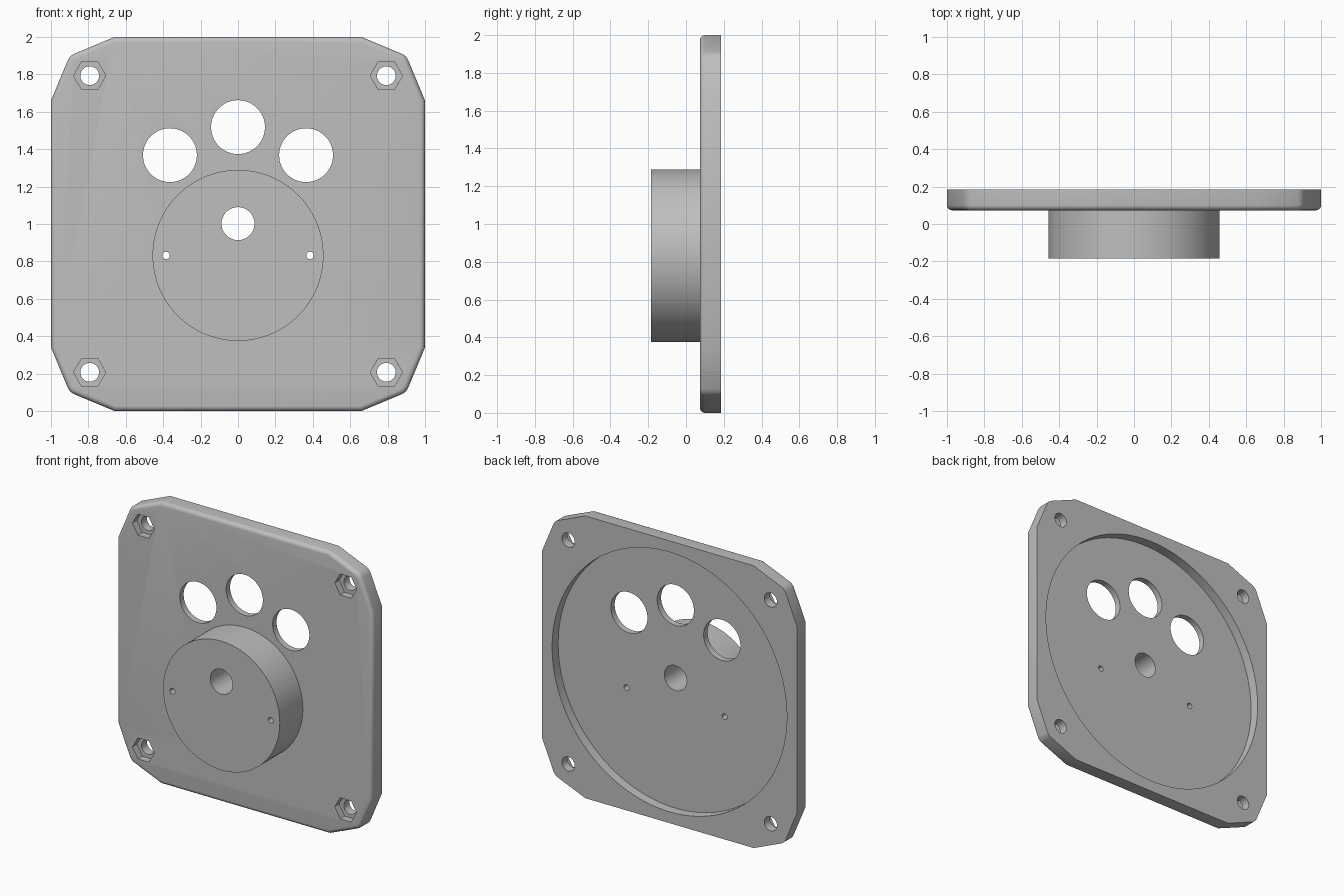
import bpy, bmesh
from math import radians, pi
from mathutils import Matrix

cube = bpy.data.objects.get("Cube")
if cube:
    bpy.data.objects.remove(cube, do_unlink=True)

FRONT, BACK, BOSS_FRONT = 0.073, 0.185, -0.185

grey = bpy.data.materials.new("light_grey")
grey.use_nodes = True
colour = (0.52, 0.52, 0.52, 1)
grey.diffuse_color = colour
grey.node_tree.nodes["Principled BSDF"].inputs["Base Color"].default_value = colour


def add_object(name, bm):
    bmesh.ops.recalc_face_normals(bm, faces=bm.faces)
    mesh = bpy.data.meshes.new(name)
    bm.to_mesh(mesh)
    bm.free()
    mesh.materials.append(grey)
    obj = bpy.data.objects.new(name, mesh)
    bpy.context.collection.objects.link(obj)
    return obj


def cylinder(name, x, z, radius, y0, y1, sides=64):
    """Closed cylinder or prism lying along y."""
    bm = bmesh.new()
    place = Matrix.Translation((x, (y0 + y1) / 2, z)) @ Matrix.Rotation(pi / 2, 4, "X")
    bmesh.ops.create_cone(bm, cap_ends=True, segments=sides, radius1=radius,
                          radius2=radius, depth=y1 - y0, matrix=place)
    return add_object(name, bm)


def combine(target, tool, operation):
    mod = target.modifiers.new(tool.name, "BOOLEAN")
    mod.object, mod.operation, mod.solver = tool, operation, "EXACT"
    bpy.context.view_layer.objects.active = target
    bpy.ops.object.modifier_apply(modifier=mod.name)
    bpy.data.objects.remove(tool, do_unlink=True)


# Plate outline: a square with two-facet corners, mirrored into four quadrants
corner = [(1, 0.66), (0.9, 0.9), (0.66, 1)]
outline = (corner + [(-x, z) for x, z in reversed(corner)]
           + [(-x, -z) for x, z in corner] + [(x, -z) for x, z in reversed(corner)])
bm = bmesh.new()
face = bm.faces.new([bm.verts.new((x, BACK, z + 1)) for x, z in outline])
extruded = bmesh.ops.extrude_face_region(bm, geom=[face])["geom"]
for item in extruded:
    if isinstance(item, bmesh.types.BMVert):
        item.co.y = FRONT

# Soften the outer corner edges, then round the front rim
tips = [e for e in bm.edges if abs(e.verts[0].co.y - e.verts[1].co.y) > 0.05
        and abs(abs(e.verts[0].co.x) - 0.9) < 0.01]
bmesh.ops.bevel(bm, geom=tips, offset=0.025, segments=4, profile=0.5, affect="EDGES")
rim = [e for e in bm.edges if all(abs(v.co.y - FRONT) < 0.001 for v in e.verts)]
bmesh.ops.bevel(bm, geom=rim, offset=0.028, segments=5, profile=0.5, affect="EDGES")
plate = add_object("mounting_plate", bm)

# Round boss on the front and shallow round recess in the back
combine(plate, cylinder("boss", 0, 0.832, 0.457, BOSS_FRONT, 0.09, 128), "UNION")
combine(plate, cylinder("back_recess", 0, 1, 0.92, 0.117, 0.3, 160), "DIFFERENCE")

# Windows, shaft hole and pin holes: x, z, radius
holes = [(0, 1.518, 0.144), (0, 1.002, 0.088)]
for side in (-1, 1):
    holes += [(side * 0.364, 1.368, 0.144), (side * 0.385, 0.832, 0.02)]
for x, z, radius in holes:
    combine(plate, cylinder("through_hole", x, z, radius, -0.4, 0.4), "DIFFERENCE")

# Corner screw holes with hexagonal nut pockets on the front
for sx in (-1, 1):
    for sz in (-1, 1):
        x, z = sx * 0.793, 1 + sz * 0.793
        pocket = cylinder("nut_pocket", x, z, 0.086, -0.1, FRONT + 0.05, 6)
        pocket.data.transform(Matrix.Translation((x, 0, z)) @ Matrix.Rotation(pi / 6, 4, "Y")
                              @ Matrix.Translation((-x, 0, -z)))
        combine(plate, pocket, "DIFFERENCE")
        combine(plate, cylinder("screw_hole", x, z, 0.05, -0.1, 0.4, 48), "DIFFERENCE")

# Smooth the curved walls and keep the crisp edges
bpy.ops.object.select_all(action="DESELECT")
plate.select_set(True)
bpy.context.view_layer.objects.active = plate
bpy.ops.object.shade_smooth_by_angle(angle=radians(25))
